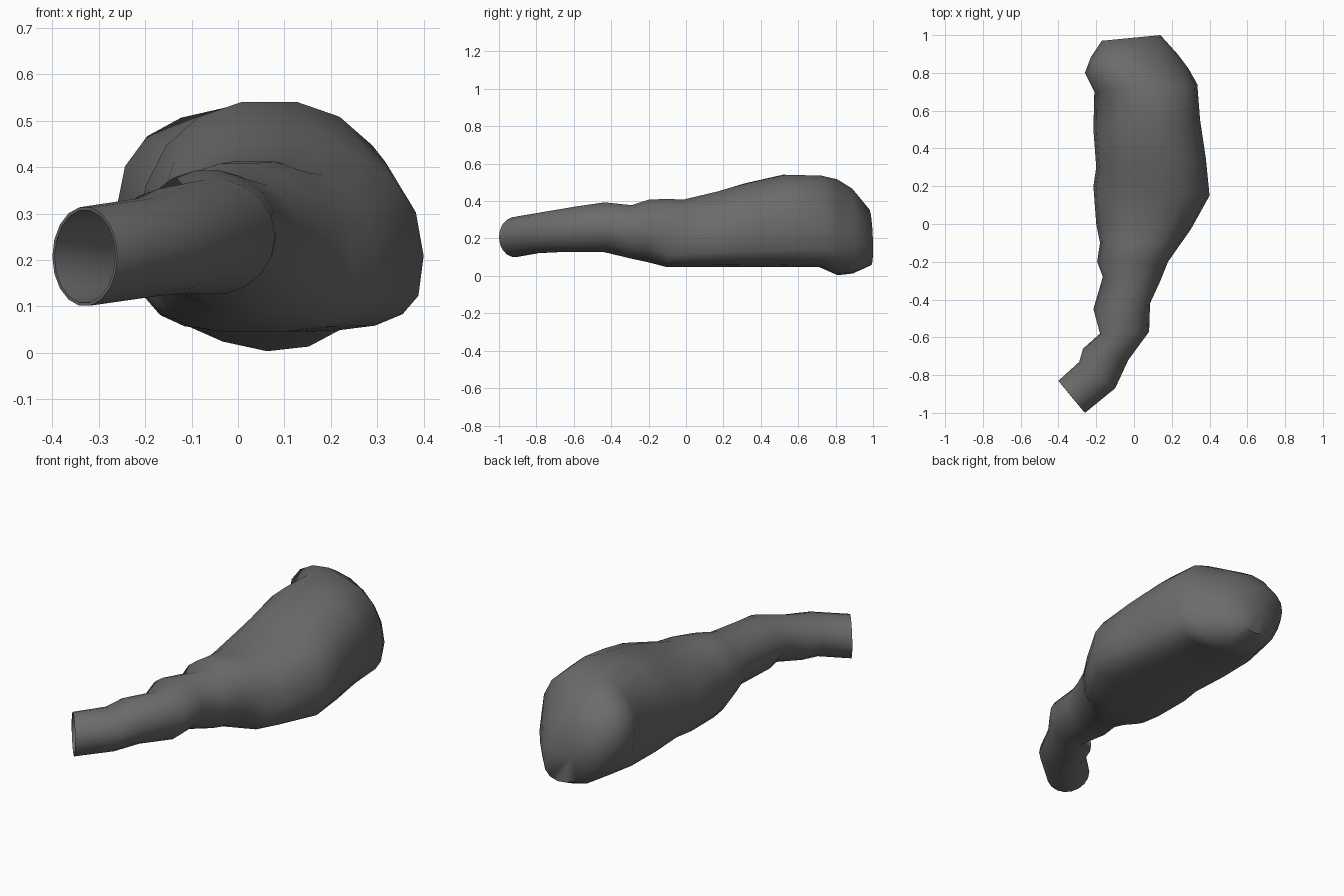
import bpy
import bmesh
from math import cos, sin, tau, copysign

cube = bpy.data.objects.get("Cube")
if cube:
    bpy.data.objects.remove(cube)

SIDES = 18

# Cross-sections from the open mouth to the closed rear:
# left x, left y, right x, right y, bottom, top
SECTIONS = [
    (-.40, -.83, -.26, -1.0, .10, .315),
    (-.29, -.73, -.10, -.87, .12, .335),
    (-.27, -.66, -.03, -.72, .125, .355),
    (-.18, -.58, .08, -.57, .125, .375),
    (-.215, -.45, .085, -.42, .125, .395),
    (-.165, -.28, .14, -.30, .09, .38),
    (-.195, -.20, .18, -.20, .07, .41),
    (-.18, -.10, .25, -.10, .045, .415),
    (-.20, 0, .30, -.03, .045, .41),
    (-.215, .20, .40, .15, .045, .455),
    (-.20, .30, .38, .35, .045, .50),
    (-.215, .50, .35, .55, .045, .545),
    (-.21, .70, .335, .74, .045, .54),
    (-.26, .80, .29, .82, .01, .51),
    (-.23, .88, .23, .90, .02, .46),
    (-.17, .97, .14, 1.0, .07, .345),
]


def power(value, exponent):
    return copysign(abs(value) ** exponent, value)


def ring(bm, section):
    """One closed loop, round above and flattened below along the belly."""
    lx, ly, rx, ry, bottom, top = section
    belly = -.15 < ly < .75
    tail = ly >= .75
    middle = bottom + (top - bottom) * (.4 if belly else .5)
    tilt = -.06 if tail else 0
    verts = []
    for i in range(SIDES):
        a = tau * i / SIDES
        squareness = .6 if belly and sin(a) < 0 else (.9 if belly else 1)
        c, s = power(cos(a), squareness), power(sin(a), squareness)
        reach = top - middle if s > 0 else middle - bottom
        t = (1 + c) / 2
        z = max(0, middle + reach * s + tilt * c)
        verts.append(bm.verts.new((lx + (rx - lx) * t, ly + (ry - ly) * t, z)))
    return verts


# Lofted organic tube with an open mouth and a closed rear
bm = bmesh.new()
rings = [ring(bm, s) for s in SECTIONS]
for a, b in zip(rings, rings[1:]):
    for i in range(SIDES):
        j = (i + 1) % SIDES
        bm.faces.new((a[i], a[j], b[j], b[i]))
cap = bm.faces.new(rings[-1])
bmesh.ops.poke(bm, faces=[cap])
bmesh.ops.recalc_face_normals(bm, faces=bm.faces[:])
mesh = bpy.data.meshes.new("hollow_body")
bm.to_mesh(mesh)
bm.free()
body = bpy.data.objects.new("hollow_body", mesh)
bpy.context.collection.objects.link(body)

# Dark grey surface
grey = bpy.data.materials.new("dark_grey")
grey.use_nodes = True
colour = (.15, .15, .15, 1)
grey.diffuse_color = colour
grey.node_tree.nodes["Principled BSDF"].inputs["Base Color"].default_value = colour
mesh.materials.append(grey)

# Thin wall, visible at the mouth
wall = body.modifiers.new("thin_wall", 'SOLIDIFY')
wall.thickness = .007
wall.offset = -1

# Smooth skin with a crisp rim
bpy.ops.object.select_all(action='DESELECT')
body.select_set(True)
bpy.context.view_layer.objects.active = body
bpy.ops.object.modifier_apply(modifier=wall.name)
bpy.ops.object.shade_smooth_by_angle(angle=1.1)
